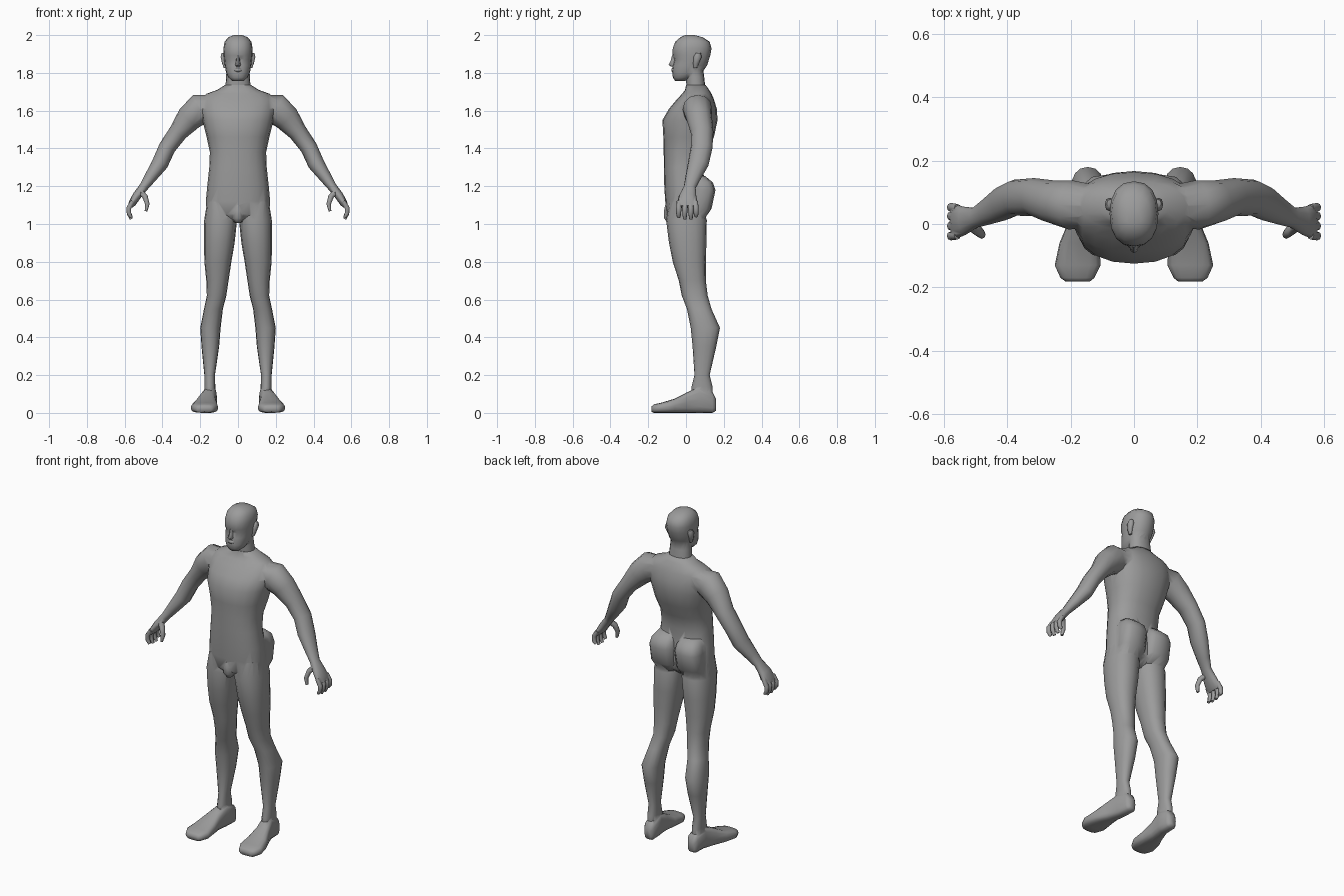
import bpy, bmesh, math
from mathutils import Vector

skin = bpy.data.materials.new("plain_grey")
skin.diffuse_color = (0.33, 0.33, 0.33, 1)
parts = []


def oval(n, e):
    """Unit superellipse points, e = 2 is round, higher is boxier."""
    pts = []
    for i in range(n):
        a = 2 * math.pi * i / n
        c, s = math.cos(a), math.sin(a)
        pts.append((math.copysign(abs(c) ** (2 / e), c), math.copysign(abs(s) ** (2 / e), s)))
    return pts


def skin_rings(name, rings):
    """Join rings of points into a closed solid."""
    bm = bmesh.new()
    loops = [[bm.verts.new(p) for p in ring] for ring in rings]
    n = len(loops[0])
    for a, b in zip(loops, loops[1:]):
        for i in range(n):
            j = (i + 1) % n
            bm.faces.new((a[i], a[j], b[j], b[i]))
    bm.faces.new(loops[0])
    bm.faces.new(loops[-1])
    bmesh.ops.recalc_face_normals(bm, faces=bm.faces)
    me = bpy.data.meshes.new(name)
    bm.to_mesh(me)
    bm.free()
    me.materials.append(skin)
    ob = bpy.data.objects.new(name, me)
    bpy.context.collection.objects.link(ob)
    parts.append(ob)


def stack(name, rows, n=16, e=2.3, along="z", side=1):
    """Rows: position, x range, then y range (or z range when running along y)."""
    rings = []
    for k, x0, x1, q0, q1 in rows:
        ring = []
        for u, v in oval(n, e):
            x = side * ((x0 + x1) / 2 + u * (x1 - x0) / 2)
            q = (q0 + q1) / 2 + v * (q1 - q0) / 2
            ring.append((x, q, k) if along == "z" else (x, k, q))
        rings.append(ring)
    skin_rings(name, rings)


def centred(rows):
    return [(z, -w, w, y0, y1) for z, w, y0, y1 in rows]


def limb(name, rows, n=12, side=1):
    """Rows: centre x, y, z, thickness radius, depth radius; rings follow the path."""
    c = [Vector(r[:3]) for r in rows]
    rings = []
    for i, r in enumerate(rows):
        t = (c[min(i + 1, len(c) - 1)] - c[max(i - 1, 0)]).normalized()
        v = Vector((0, 1, 0))
        v = (v - t * v.dot(t)).normalized()
        u = t.cross(v)
        ring = [c[i] + u * a * r[3] + v * b * r[4] for a, b in oval(n, 2.1)]
        rings.append([(side * p.x, p.y, p.z) for p in ring])
    skin_rings(name, rings)


# Torso from crotch to base of neck
stack("torso", centred([
    (1.01, .05, -.07, .05), (1.05, .165, -.105, .10), (1.12, .170, -.11, .105),
    (1.20, .163, -.115, .10), (1.30, .152, -.117, .09), (1.38, .149, -.118, .11),
    (1.46, .166, -.120, .148), (1.55, .188, -.125, .167), (1.61, .198, -.09, .163),
    (1.66, .195, -.048, .148), (1.69, .165, -.02, .135), (1.71, .11, -.005, .122),
    (1.735, .07, .0, .105)]), n=20)
stack("groin", centred([
    (1.005, .015, -.10, -.05), (1.03, .03, -.117, -.04),
    (1.07, .028, -.118, -.04), (1.10, .012, -.112, -.05)]), n=10)

# Neck and head
stack("neck", centred([
    (1.69, .085, .0, .12), (1.73, .066, .002, .102),
    (1.78, .063, .0, .096), (1.83, .06, -.01, .09)]))
stack("head", centred([
    (1.757, .03, -.058, -.005), (1.775, .05, -.069, .04), (1.80, .063, -.073, .085),
    (1.84, .070, -.070, .112), (1.872, .074, -.062, .122), (1.893, .076, -.072, .129),
    (1.93, .077, -.070, .135), (1.965, .071, -.057, .125), (1.988, .052, -.03, .09),
    (2.0, .022, -.005, .045)]))
stack("nose", centred([
    (1.834, .012, -.08, -.04), (1.842, .015, -.092, -.04),
    (1.865, .010, -.081, -.04), (1.892, .008, -.074, -.04)]), n=8)
stack("lips", centred([
    (1.806, .012, -.074, -.05), (1.812, .022, -.078, -.05),
    (1.82, .020, -.078, -.05), (1.826, .010, -.073, -.05)]), n=8)

for side, tag in ((1, "right"), (-1, "left")):
    stack(tag + "_ear", [
        (1.825, .06, .075, .04, .058), (1.85, .06, .084, .038, .068),
        (1.885, .06, .092, .040, .083), (1.905, .06, .086, .052, .078)], n=8, side=side)
    # Blocky buttock
    stack(tag + "_buttock", [
        (1.03, .02, .15, .0, .10), (1.08, .004, .165, .0, .135), (1.18, .004, .165, .0, .156),
        (1.22, .01, .158, .0, .142), (1.255, .025, .135, .0, .10)], e=2.8, n=12, side=side)
    # Leg from hip to ankle
    stack(tag + "_leg", [
        (1.12, .02, .163, -.09, .08), (1.02, .005, .179, -.105, .110),
        (.90, .018, .180, -.09, .108), (.80, .035, .178, -.07, .105),
        (.70, .05, .168, -.038, .105), (.62, .062, .165, -.022, .115),
        (.55, .08, .18, .005, .135), (.45, .092, .20, .025, .18),
        (.35, .10, .193, .035, .16), (.20, .122, .178, .045, .125),
        (.14, .12, .178, .03, .14), (.06, .122, .174, .03, .14)], side=side)
    # Foot from heel to toes, turned slightly out
    stack(tag + "_foot", [
        (.16, .125, .165, .012, .07), (.14, .11, .18, .0, .11), (.07, .112, .184, .0, .14),
        (.0, .118, .21, .0, .106), (-.06, .11, .235, .0, .075), (-.13, .105, .25, .0, .054),
        (-.17, .125, .232, .0, .045), (-.182, .14, .215, .006, .035)],
        n=16, e=3, along="y", side=side)
    # Arm from shoulder to knuckles
    limb(tag + "_arm", [
        (.13, .06, 1.625, .06, .065), (.20, .06, 1.61, .082, .078),
        (.258, .07, 1.56, .070, .068), (.317, .085, 1.485, .050, .060),
        (.375, .083, 1.405, .045, .057), (.413, .065, 1.32, .044, .055),
        (.465, .037, 1.245, .032, .041), (.50, .02, 1.195, .024, .032),
        (.535, .01, 1.15, .023, .045), (.56, .008, 1.11, .020, .054),
        (.570, .008, 1.092, .013, .050)], side=side)
    # Curled fingers and thumb
    for i, (y, tip) in enumerate(((-.036, 1.035), (-.006, 1.026), (.024, 1.026), (.050, 1.04))):
        limb(f"{tag}_finger_{i + 1}", [
            (.557, y, 1.12, .012, .013), (.578, y * 1.05, 1.085, .013, .014),
            (.577, y * 1.08, 1.055, .012, .013), (.565, y * 1.08, tip, .008, .009)],
            n=8, side=side)
    limb(tag + "_thumb", [
        (.522, .0, 1.175, .016, .018), (.492, -.022, 1.145, .015, .017),
        (.480, -.033, 1.105, .012, .014), (.487, -.035, 1.068, .007, .009)], n=8, side=side)

# Fuse every part into one continuous body
body = parts[0]
body.name = "body"
bpy.context.view_layer.objects.active = body
for ob in parts[1:]:
    mod = body.modifiers.new("fuse", "BOOLEAN")
    mod.operation = "UNION"
    mod.solver = "EXACT"
    mod.object = ob
    bpy.ops.object.modifier_apply(modifier=mod.name)
    bpy.data.objects.remove(ob, do_unlink=True)

bpy.ops.object.select_all(action="DESELECT")
body.select_set(True)
bpy.ops.object.shade_smooth_by_angle(angle=math.radians(60))
